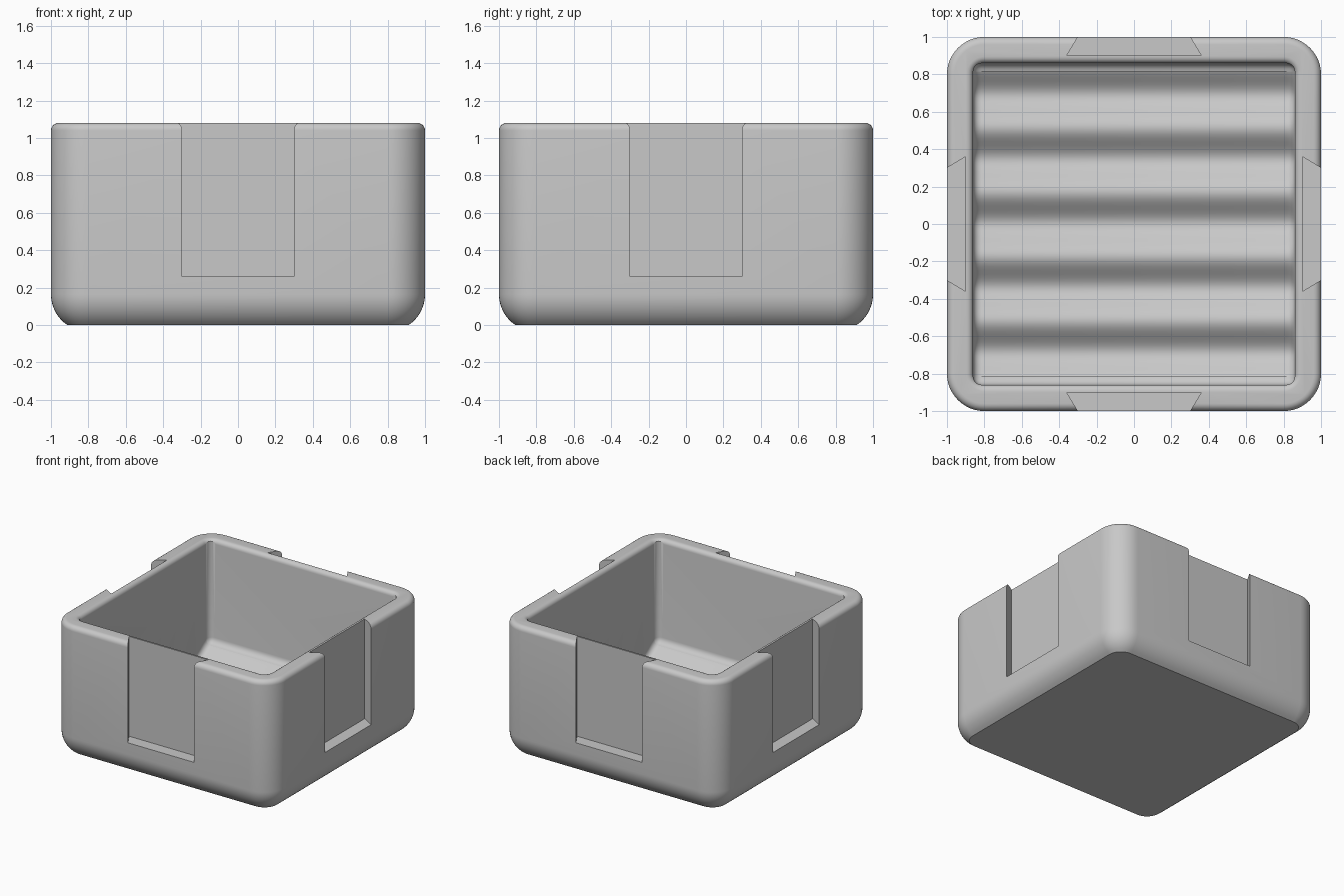
import bpy, bmesh, math

cube = bpy.data.objects.get("Cube")
if cube:
    bpy.data.objects.remove(cube, do_unlink=True)

TOP = 1.08
CORE = 0.8          # corner centres of every rounded square
CORNER_STEPS = 12

grey = bpy.data.materials.new("plain grey")
grey.use_nodes = True
grey.diffuse_color = (0.58, 0.58, 0.58, 1)
grey.node_tree.nodes["Principled BSDF"].inputs["Base Color"].default_value = grey.diffuse_color


def make_object(name, bm):
    bmesh.ops.recalc_face_normals(bm, faces=bm.faces)
    mesh = bpy.data.meshes.new(name)
    bm.to_mesh(mesh)
    bm.free()
    mesh.materials.append(grey)
    obj = bpy.data.objects.new(name, mesh)
    bpy.context.collection.objects.link(obj)
    return obj


def rounded_loft(name, sections):
    """Stack rounded squares given as (corner radius, height)."""
    bm = bmesh.new()
    rings = []
    for r, z in sections:
        ring = []
        for q, (sx, sy) in enumerate([(1, 1), (-1, 1), (-1, -1), (1, -1)]):
            for i in range(CORNER_STEPS + 1):
                a = (q + i / CORNER_STEPS) * math.pi / 2
                ring.append(bm.verts.new((sx * CORE + r * math.cos(a),
                                          sy * CORE + r * math.sin(a), z)))
        rings.append(ring)
    n = len(rings[0])
    for low, high in zip(rings, rings[1:]):
        for i in range(n):
            j = (i + 1) % n
            bm.faces.new((low[i], low[j], high[j], high[i]))
    bm.faces.new(rings[0])
    bm.faces.new(rings[-1])
    return make_object(name, bm)


def prism(name, points, offset):
    """Extrude a closed polygon along the offset vector."""
    bm = bmesh.new()
    face = bm.faces.new([bm.verts.new(p) for p in points])
    grown = bmesh.ops.extrude_face_region(bm, geom=[face], use_keep_orig=True)
    moved = [v for v in grown["geom"] if isinstance(v, bmesh.types.BMVert)]
    bmesh.ops.translate(bm, verts=moved, vec=offset)
    return make_object(name, bm)


def apply(obj, mod):
    bpy.ops.object.select_all(action='DESELECT')
    bpy.context.view_layer.objects.active = obj
    obj.select_set(True)
    bpy.ops.object.modifier_apply(modifier=mod.name)


def cut(obj, cutter):
    mod = obj.modifiers.new("cut", 'BOOLEAN')
    mod.operation = 'DIFFERENCE'
    mod.solver = 'EXACT'
    mod.object = cutter
    apply(obj, mod)
    bpy.data.objects.remove(cutter, do_unlink=True)


# Outer body: large rounding cut flat at the base, small rounding at the rim
R, BASE, EDGE = 0.2, 0.165, 0.04
sections = []
for i in range(11):
    z = BASE * i / 10
    sections.append((math.sqrt(R * R - (BASE - z) ** 2), z))
for i in range(7):
    a = i / 6 * math.pi / 2
    sections.append((R - EDGE + EDGE * math.cos(a), TOP - EDGE + EDGE * math.sin(a)))
body = rounded_loft("box_body", sections)

# Cavity with a wavy floor and softened inner corners
HALF, WAVES, STEPS = 0.86, 5, 90
profile = []
for i in range(STEPS + 1):
    t = i / STEPS
    profile.append((-HALF, HALF * (2 * t - 1),
                    0.19 + 0.042 * math.cos(2 * math.pi * WAVES * t)))
profile += [(-HALF, HALF, 1.4), (-HALF, -HALF, 1.4)]
cavity = prism("cavity_cutter", profile, (2 * HALF, 0, 0))
soft = cavity.modifiers.new("soft", 'BEVEL')
soft.width = 0.045
soft.segments = 5
soft.limit_method = 'ANGLE'
soft.angle_limit = math.radians(40)
soft.use_clamp_overlap = False
apply(cavity, soft)
cut(body, cavity)

# Rounded inner lip
LIP = 0.035
lip = []
for i in range(7):
    a = i / 6 * math.pi / 2
    lip.append((0.06 + LIP * (1 - math.cos(a)), TOP - LIP + LIP * math.sin(a)))
lip.append((0.06 + LIP, 1.3))
cut(body, rounded_loft("lip_cutter", lip))

# Dovetail slot in the middle of each side
for k in range(4):
    c, s = round(math.cos(k * math.pi / 2)), round(math.sin(k * math.pi / 2))
    outline = [(-0.36, -0.9), (-0.3, -1.0), (-0.3, -1.1),
               (0.3, -1.1), (0.3, -1.0), (0.36, -0.9)]
    points = [(x * c - y * s, x * s + y * c, 0.26) for x, y in outline]
    cut(body, prism("slot_cutter", points, (0, 0, 1)))

# Smooth shading with crisp slot edges
bpy.ops.object.select_all(action='DESELECT')
bpy.context.view_layer.objects.active = body
body.select_set(True)
bpy.ops.object.shade_smooth_by_angle(angle=math.radians(30))
